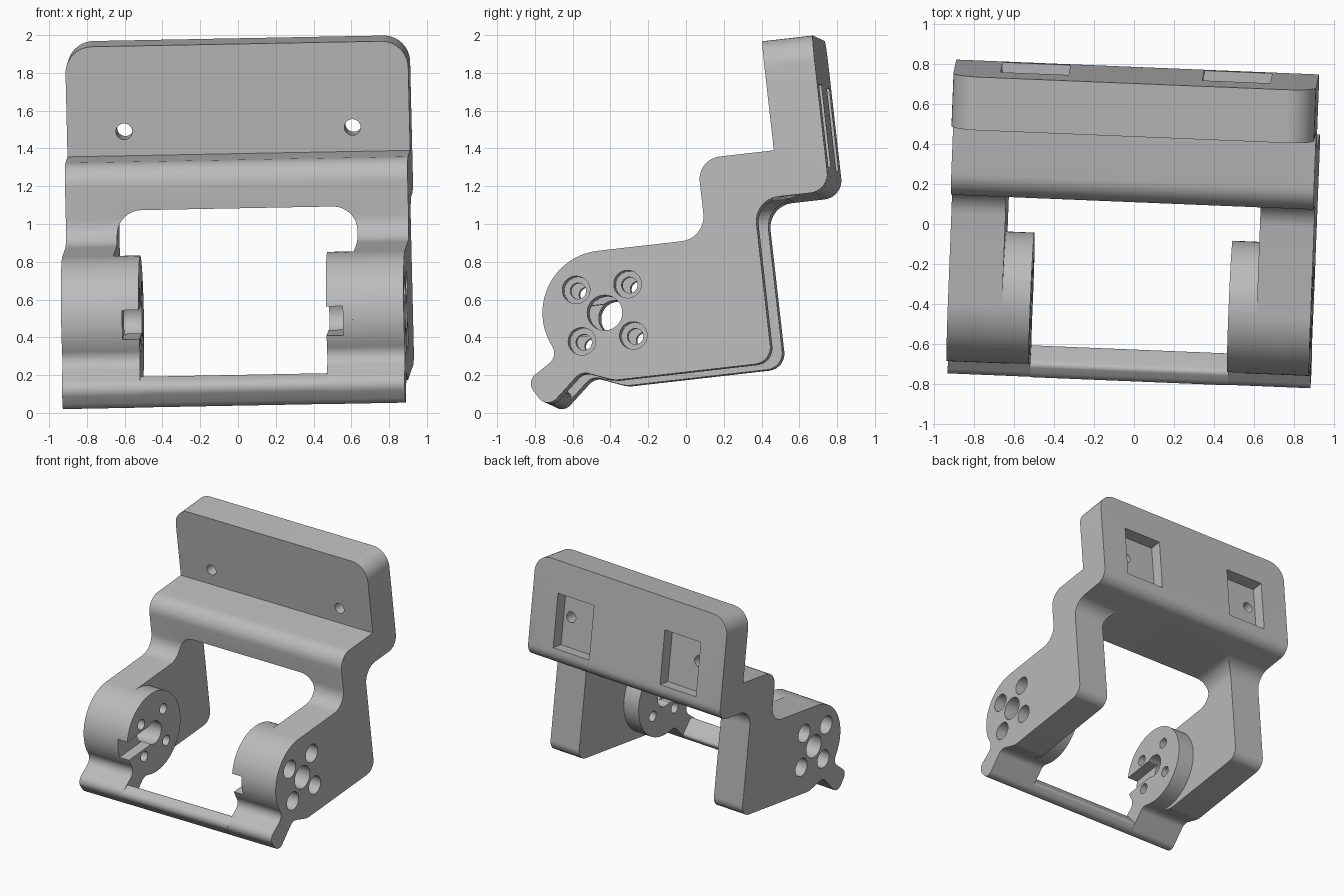
import bpy, bmesh
from math import sin, cos, tan, radians, pi
from mathutils import Matrix, Vector

if "Cube" in bpy.data.objects:
    bpy.data.objects.remove(bpy.data.objects["Cube"])

grey = bpy.data.materials.new("plain_grey")
grey.use_nodes = True
grey.diffuse_color = (0.5, 0.5, 0.5, 1)
grey.node_tree.nodes["Principled BSDF"].inputs["Base Color"].default_value = (0.5, 0.5, 0.5, 1)


def arc(cx, cy, r, a0, a1, n):
    return [(cx + r * cos(radians(a0 + (a1 - a0) * i / n)),
             cy + r * sin(radians(a0 + (a1 - a0) * i / n))) for i in range(n + 1)]


def circle(cx, cy, r):
    return arc(cx, cy, r, 0, 360, 40)[:-1]


def rounded(points, seg=8):
    """Replace each (u, v, radius) corner with a fillet; plain (u, v) stays sharp."""
    out = []
    for i, p in enumerate(points):
        c = Vector(p[:2])
        if len(p) < 3:
            out.append(c)
            continue
        a = (Vector(points[i - 1][:2]) - c).normalized()
        b = (Vector(points[(i + 1) % len(points)][:2]) - c).normalized()
        half = a.angle(b) / 2
        centre = c + (a + b).normalized() * p[2] / sin(half)
        reach = p[2] / tan(half)
        start, end = c + a * reach - centre, c + b * reach - centre
        sweep = pi - 2 * half
        for k in range(seg + 1):
            t = k / seg
            out.append(centre + (start * sin((1 - t) * sweep) + end * sin(t * sweep)) / sin(sweep))
    return out


def prism(name, pts, lo, hi, axis="X"):
    """Extrude a profile along x (profile in y, z) or along y (profile in x, z)."""
    bm = bmesh.new()
    rings = []
    for t in (lo, hi):
        rings.append([bm.verts.new((t, u, v) if axis == "X" else (u, t, v)) for u, v in pts])
    bm.faces.new(rings[0])
    bm.faces.new(rings[1])
    n = len(pts)
    for i in range(n):
        j = (i + 1) % n
        bm.faces.new((rings[0][i], rings[0][j], rings[1][j], rings[1][i]))
    bmesh.ops.recalc_face_normals(bm, faces=bm.faces)
    mesh = bpy.data.meshes.new(name)
    bm.to_mesh(mesh)
    bm.free()
    mesh.materials.append(grey)
    obj = bpy.data.objects.new(name, mesh)
    bpy.context.collection.objects.link(obj)
    return obj


def rect(u0, u1, v0, v1):
    return [(u0, v0), (u1, v0), (u1, v1), (u0, v1)]


def cut(obj, cutters):
    bpy.context.view_layer.objects.active = obj
    for c in cutters:
        mod = obj.modifiers.new("cut", "BOOLEAN")
        mod.operation, mod.solver, mod.object = "DIFFERENCE", "EXACT", c
        bpy.ops.object.modifier_apply(modifier=mod.name)


HALF, ARM, PAD, HUB = 0.908, 0.637, 0.496, 0.33

# Side profile, with the hub centre as origin
foot = [(-0.27, -0.2, 0.07), (-0.453, -0.316, 0.06), (-0.361, -0.472, 0.06), (-0.159, -0.295, 0.07)]
body_profile = rounded(
    [(0.987, 1.337), (0.987, 0.753), (0.578, 0.753, 0.12), (0.578, HUB, 0.13)]
    + arc(0, 0, HUB, 90, 205, 28) + foot
    + [(0.009, -0.361, 0.15), (0.852, -0.361, 0.09), (0.852, 0.507, 0.13),
       (1.255, 0.507, 0.1), (1.255, 1.337)])
body = prism("bracket_body", body_profile, -HALF, HALF)

# Rounded upper corners of the back plate
bm = bmesh.new()
bm.from_mesh(body.data)
corners = [e for e in bm.edges
           if all(v.co.z > 1.33 for v in e.verts) and abs(e.verts[0].co.x - e.verts[1].co.x) < 0.01]
bmesh.ops.bevel(bm, geom=corners, offset=0.14, segments=10, profile=0.5, affect="EDGES")
bm.to_mesh(body.data)
bm.free()

# Window between the arms, plate pockets and screw holes
window = prism("window_cutter", rounded([(-ARM, -1), (ARM, -1), (ARM, 0.508, 0.13), (-ARM, 0.508, 0.13)]),
               -0.9, 1.0, "Y")
plate_cutters = [window]
for s in (-1, 1):
    plate_cutters.append(prism("pocket_cutter", rect(s * 0.505 - 0.17, s * 0.505 + 0.17, 0.64, 1.08),
                               1.155, 1.4, "Y"))
    plate_cutters.append(prism("screw_cutter", circle(s * 0.605, 0.882, 0.043), 0.9, 1.2, "Y"))

# Hub bores: centre hole, four counterbored bolt holes and a keyway per pad
bores = [prism("centre_cutter", circle(0, 0, 0.093), -1, 1)]
for y in (-0.137, 0.137):
    for z in (-0.137, 0.137):
        bores.append(prism("bolt_cutter", circle(y, z, 0.042), -1, 1))
        for s in (-1, 1):
            bores.append(prism("counterbore_cutter", circle(y, z, 0.073), *sorted((s * 0.645, s))))
slots = [prism("keyway_cutter", rect(-0.45, 0, -0.078, 0.078), *sorted((s * 0.4, s * 0.585)))
         for s in (-1, 1)]

cut(body, plate_cutters + bores)
parts = [body]

# Hub pads on the inner side of each arm
pad_profile = rounded(arc(0, 0, HUB, -108, 205, 72) + foot)
for s, side in ((-1, "right"), (1, "left")):
    pad = prism(side + "_hub_pad", pad_profile, *sorted((s * PAD, s * ARM)))
    cut(pad, bores[:1] + [b for b in bores if b.name.startswith("bolt")] + slots)
    parts.append(pad)

# Cross bar joining the two feet
bar = prism("cross_bar", rounded([(-0.36, -0.265, 0.025), (-0.453, -0.316, 0.05),
                                  (-0.361, -0.472, 0.06), (-0.272, -0.392, 0.025)]), -PAD, PAD)
parts.append(bar)

for c in plate_cutters + bores + slots:
    bpy.data.objects.remove(c)

# Shading and the final tilted placement
place = (Matrix.Translation((-0.016, -0.393, 0.513)) @ Matrix.Rotation(-0.041, 4, "Z")
         @ Matrix.Rotation(-0.019, 4, "Y") @ Matrix.Rotation(radians(6.5), 4, "X"))
for obj in bpy.context.selected_objects:
    obj.select_set(False)
for obj in parts:
    obj.matrix_world = place
    obj.select_set(True)
bpy.context.view_layer.objects.active = body
bpy.ops.object.shade_smooth_by_angle(angle=radians(30))
